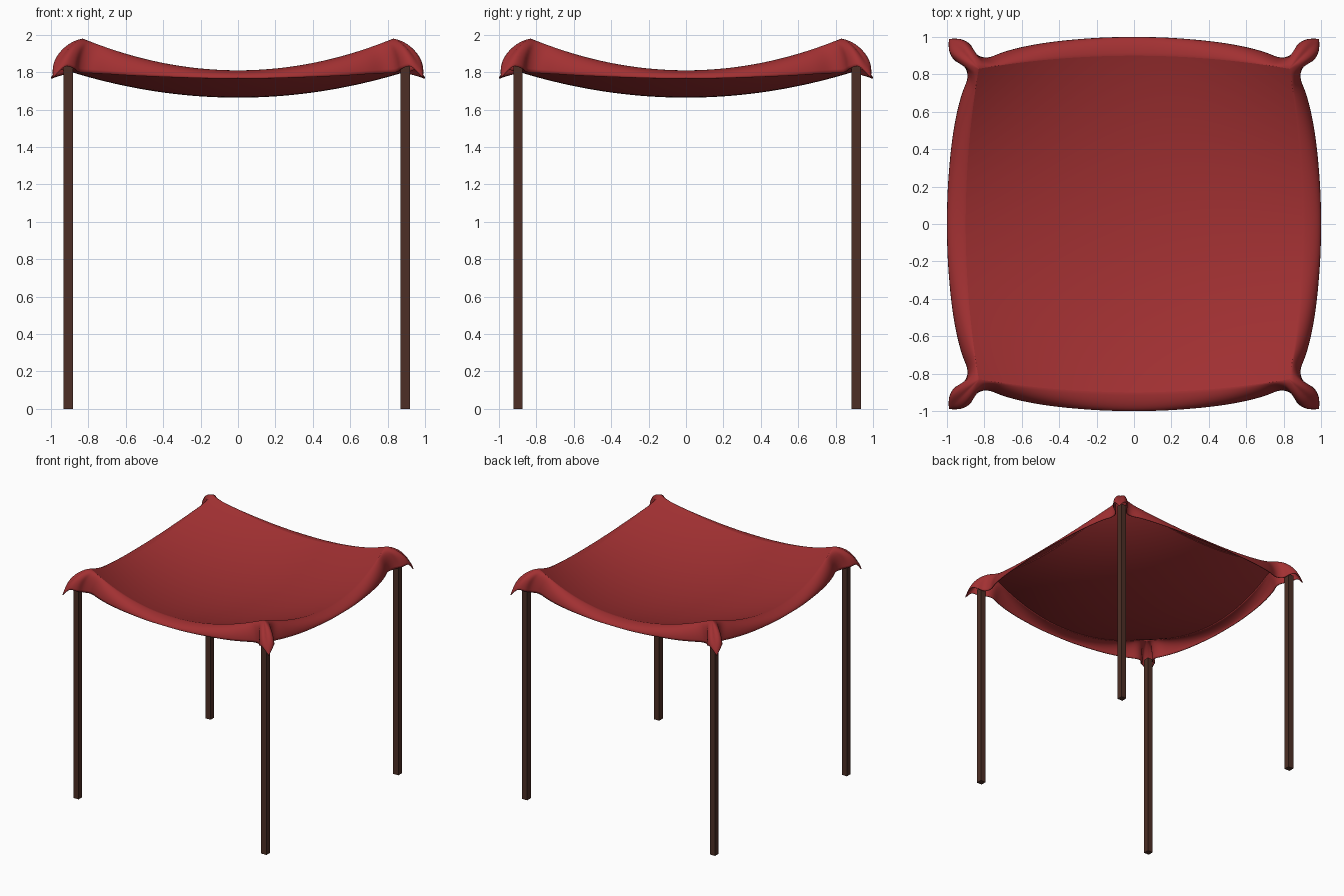
import bpy
import bmesh
import math

cube = bpy.data.objects.get("Cube")
if cube:
    bpy.data.objects.remove(cube, do_unlink=True)


def make_material(name, rgb):
    mat = bpy.data.materials.new(name)
    mat.use_nodes = True
    mat.diffuse_color = (*rgb, 1)
    mat.node_tree.nodes["Principled BSDF"].inputs["Base Color"].default_value = (*rgb, 1)
    return mat


red = make_material("red cloth", (0.36, 0.03, 0.032))
brown = make_material("dark brown wood", (0.075, 0.028, 0.019))

# Hem from the middle of a side to the corner tip: along, outward, height
HEM = [(0, 1.0, 1.768), (.16, .997, 1.768), (.31, .987, 1.772), (.45, .972, 1.777),
       (.58, .95, 1.783), (.69, .922, 1.79), (.785, .89, 1.795), (.845, .91, 1.80),
       (.875, .96, 1.82), (.925, .988, 1.83), (.99, .99, 1.77)]
INNER = 0.8      # share of the grid used by the sagging top
STEPS = 100


def hem_point(s):
    """Smooth curve through the hem points."""
    last = len(HEM) - 1
    i = min(int(s * last), last - 1)
    f = s * last - i
    first = (-HEM[1][0], HEM[1][1], HEM[1][2])
    p0 = HEM[i - 1] if i else first
    p1, p2 = HEM[i], HEM[i + 1]
    p3 = HEM[i + 2] if i + 2 <= last else p2
    return [b + 0.5 * f * (c - a + f * (2*a - 5*b + 4*c - d + f * (3*(b - c) + d - a)))
            for a, b, c, d in zip(p0, p1, p2, p3)]


def spread(a):
    return math.copysign(1 - (1 - min(abs(a), 1)) ** 2.2, a)


def sag_point(a, b):
    """Sagging top, with the corners pulled up into peaks."""
    u, v = spread(a), spread(b)
    x = u * (.83 + .07 * (1 - v * v))
    y = v * (.83 + .07 * (1 - u * u))
    return x, y, 1.67 + .14 * (u * u + v * v) + .03 * u * u * v * v


def cloth_point(a, b):
    m = max(abs(a), abs(b))
    if m <= INNER + 1e-5:
        return sag_point(a / INNER, b / INNER)
    # Rounded skirt between the ridge and the hem
    t = min((m - INNER) / (1 - INNER), 1)
    a, b = a / m, b / m
    rx, ry, rz = sag_point(a, b)
    s = min(abs(a), abs(b))
    along, out, hz = hem_point(s)
    hx, hy = (out, along) if abs(a) >= abs(b) else (along, out)
    f = math.sin(t * math.pi / 2)
    p = 2 - .55 * s ** 4
    drop = 1 - max(0, 1 - f ** p) ** (1 / p)
    return (rx + (math.copysign(hx, a) - rx) * f,
            ry + (math.copysign(hy, b) - ry) * f,
            rz + (hz - rz) * drop)


# Cloth canopy
bm = bmesh.new()
bmesh.ops.create_grid(bm, x_segments=STEPS, y_segments=STEPS, size=1)
for vert in bm.verts:
    vert.co = cloth_point(vert.co.x, vert.co.y)
mesh = bpy.data.meshes.new("canopy")
bm.to_mesh(mesh)
bm.free()
mesh.materials.append(red)
canopy = bpy.data.objects.new("canopy", mesh)
bpy.context.collection.objects.link(canopy)
solid = canopy.modifiers.new("cloth thickness", 'SOLIDIFY')
solid.thickness = 0.006
solid.offset = -1
bpy.ops.object.select_all(action='DESELECT')
canopy.select_set(True)
bpy.context.view_layer.objects.active = canopy
bpy.ops.object.shade_smooth_by_angle(angle=math.radians(60))

# Four square posts
HEIGHT = 1.84
for side, x in (("right", -.908), ("left", .894)):
    for end, y in (("front", -.898), ("back", .91)):
        bpy.ops.mesh.primitive_cube_add(size=1, location=(x, y, HEIGHT / 2))
        post = bpy.context.object
        post.name = f"{end}_{side}_post"
        post.scale = (.05, .05, HEIGHT)
        post.data.materials.append(brown)
